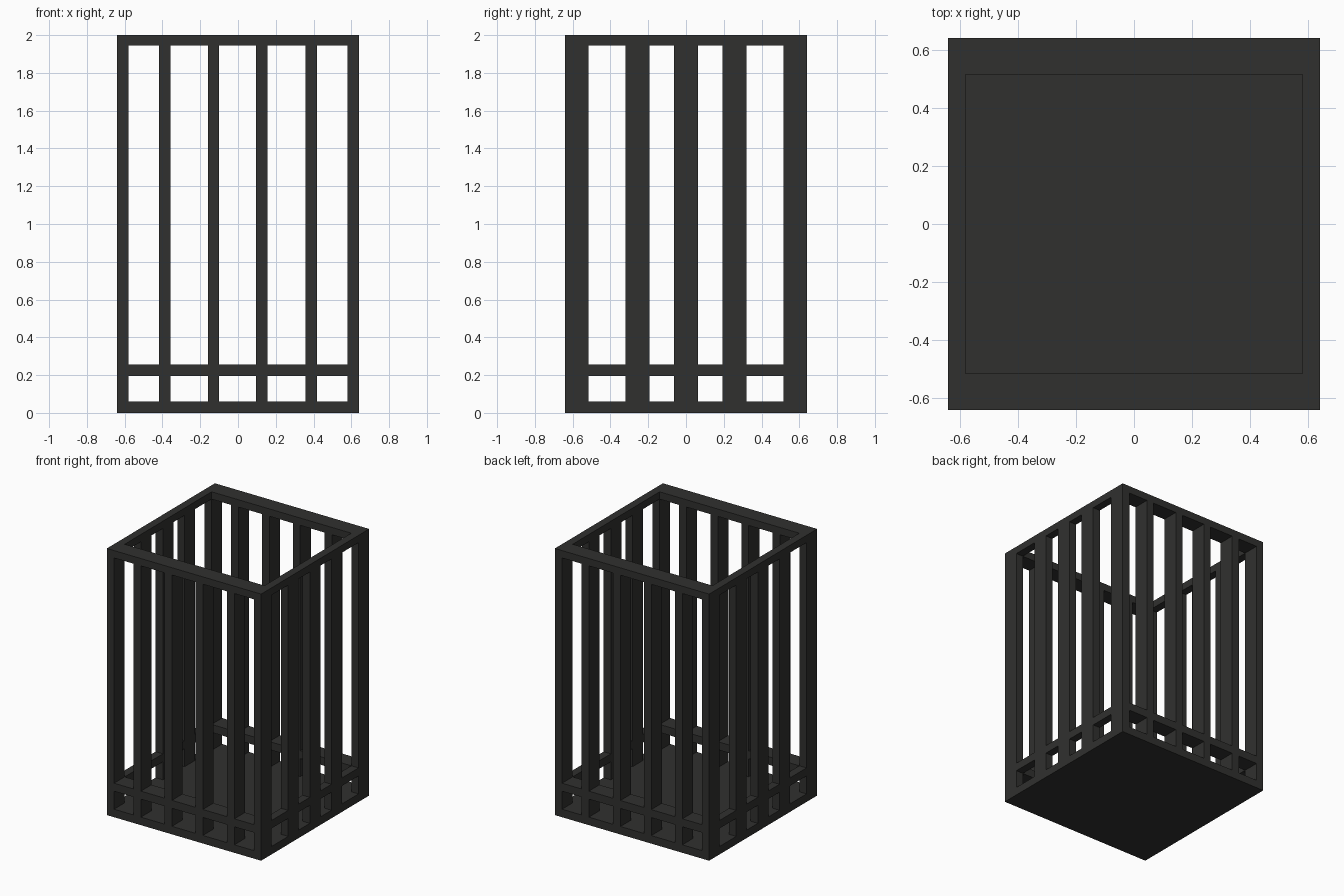
import bpy, bmesh

if "Cube" in bpy.data.objects:
    bpy.data.objects.remove(bpy.data.objects["Cube"])

H = 0.64            # half footprint
TX, TY = 0.06, 0.125  # bar section along x and y
FLOOR, TOP = 0.06, 1.945
MID0, MID1 = 0.195, 0.255

mat = bpy.data.materials.new("dark_metal")
mat.diffuse_color = (0.03, 0.03, 0.028, 1)
mat.use_nodes = True
mat.node_tree.nodes["Principled BSDF"].inputs["Base Color"].default_value = mat.diffuse_color


def boxes(name, ranges):
    """One object made of axis-aligned boxes (x0, x1, y0, y1, z0, z1)."""
    bm = bmesh.new()
    for x0, x1, y0, y1, z0, z1 in ranges:
        for v in bmesh.ops.create_cube(bm, size=1)["verts"]:
            v.co.x = x1 if v.co.x > 0 else x0
            v.co.y = y1 if v.co.y > 0 else y0
            v.co.z = z1 if v.co.z > 0 else z0
    me = bpy.data.meshes.new(name)
    bm.to_mesh(me)
    bm.free()
    me.materials.append(mat)
    ob = bpy.data.objects.new(name, me)
    bpy.context.collection.objects.link(ob)


# centres of the uprights, corner posts included
xs = [-H + TX / 2, -0.388, -0.13, 0.126, 0.388, H - TX / 2]
ys = [-H + TY / 2, -0.257, 0, 0.257, H - TY / 2]
x_sides = [(-H, -H + TX), (H - TX, H)]
y_sides = [(-H, -H + TY), (H - TY, H)]

# floor slab
boxes("floor", [(-H, H, -H, H, 0, FLOOR)])

# top frame
boxes("top_frame",
      [(-H, H, a, b, TOP, 2) for a, b in y_sides] +
      [(a, b, -H + TY, H - TY, TOP, 2) for a, b in x_sides])

# corner posts
boxes("corner_posts", [(a, b, c, d, FLOOR, TOP)
                       for a, b in x_sides for c, d in y_sides])

# upright bars
boxes("front_back_bars", [(x - TX / 2, x + TX / 2, a, b, FLOOR, TOP)
                          for x in xs[1:-1] for a, b in y_sides])
boxes("side_bars", [(a, b, y - TY / 2, y + TY / 2, FLOOR, TOP)
                    for y in ys[1:-1] for a, b in x_sides])

# low rail, fitted between the uprights
boxes("low_rail",
      [(p + TX / 2, q - TX / 2, a, b, MID0, MID1)
       for p, q in zip(xs, xs[1:]) for a, b in y_sides] +
      [(a, b, p + TY / 2, q - TY / 2, MID0, MID1)
       for p, q in zip(ys, ys[1:]) for a, b in x_sides])
